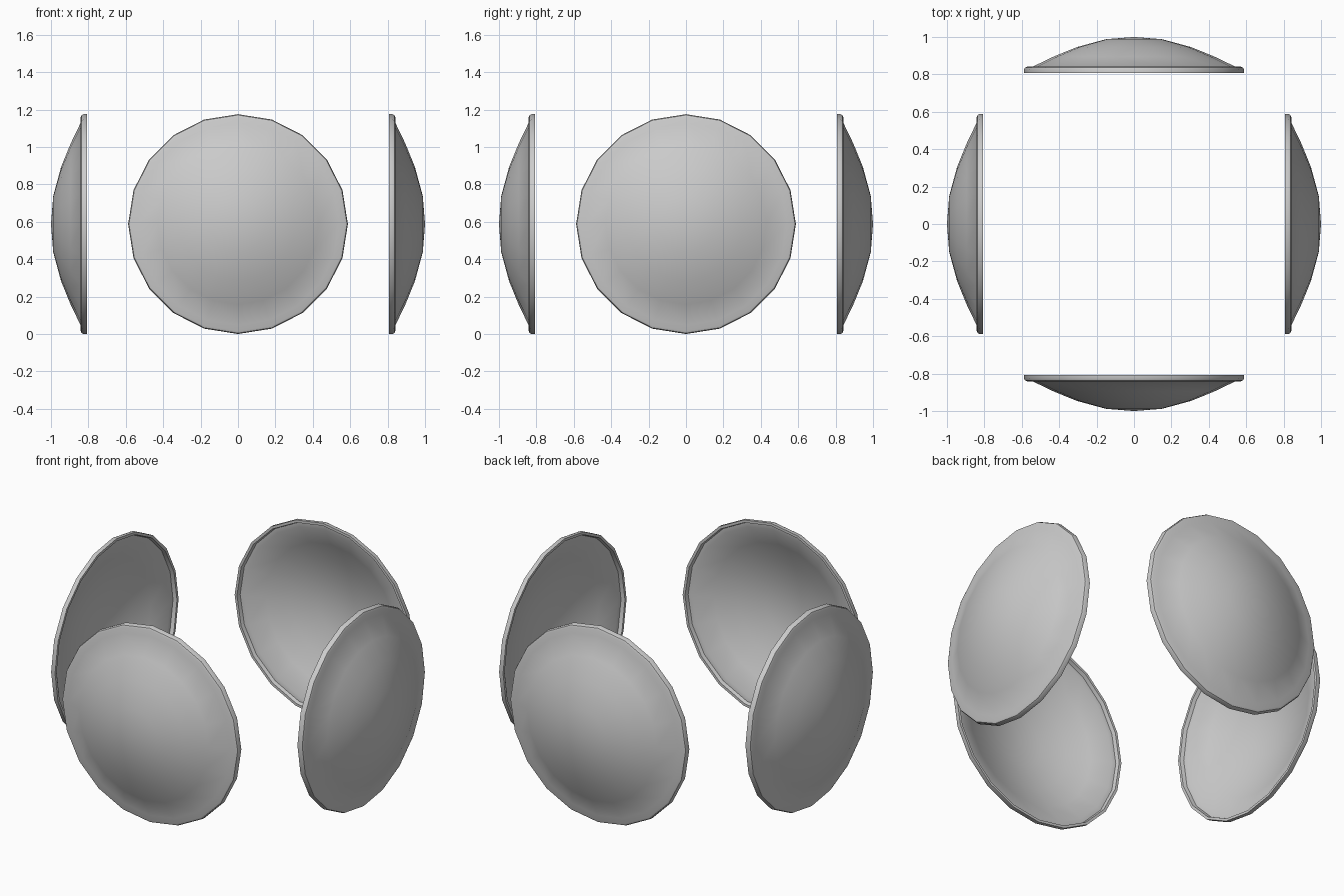
import bpy, bmesh
from math import pi, cos, sin

if "Cube" in bpy.data.objects:
    bpy.data.objects.remove(bpy.data.objects["Cube"])

SIDES = 20
CENTRE_Z = 0.5875

# Dish profile as (radius, distance from model centre): outer dome, rolled rim, hollow inside
PROFILE = [(0, 1.0), (0.15, 0.988), (0.305, 0.946), (0.43, 0.895), (0.54, 0.842),
           (0.572, 0.841), (0.583, 0.836), (0.5875, 0.826), (0.5875, 0.807),
           (0.572, 0.807), (0.566, 0.829), (0.54, 0.831),
           (0.43, 0.883), (0.305, 0.934), (0.15, 0.976), (0, 0.988)]


def make_dish(name, turn):
    bm = bmesh.new()
    rings = []
    for r, d in PROFILE:
        count = SIDES if r else 1
        ring = []
        for i in range(count):
            a = 2 * pi * i / SIDES
            x, y, z = r * cos(a), -d, r * sin(a)
            ring.append(bm.verts.new((x * cos(turn) - y * sin(turn),
                                      x * sin(turn) + y * cos(turn), z + CENTRE_Z)))
        rings.append(ring)
    for a, b in zip(rings, rings[1:]):
        for i in range(SIDES):
            j = (i + 1) % SIDES
            if len(a) == 1:
                bm.faces.new((a[0], b[i], b[j]))
            elif len(b) == 1:
                bm.faces.new((a[i], b[0], a[j]))
            else:
                bm.faces.new((a[i], b[i], b[j], a[j]))
    bmesh.ops.recalc_face_normals(bm, faces=bm.faces)
    mesh = bpy.data.meshes.new(name)
    bm.to_mesh(mesh)
    bm.free()
    obj = bpy.data.objects.new(name, mesh)
    bpy.context.collection.objects.link(obj)
    bpy.ops.object.select_all(action='DESELECT')
    obj.select_set(True)
    bpy.context.view_layer.objects.active = obj
    bpy.ops.object.shade_smooth_by_angle(angle=pi / 6)


# Four outward-facing dishes around the vertical axis
for k, side in enumerate(("front", "right", "back", "left")):
    make_dish(side + "_dish", k * pi / 2)
